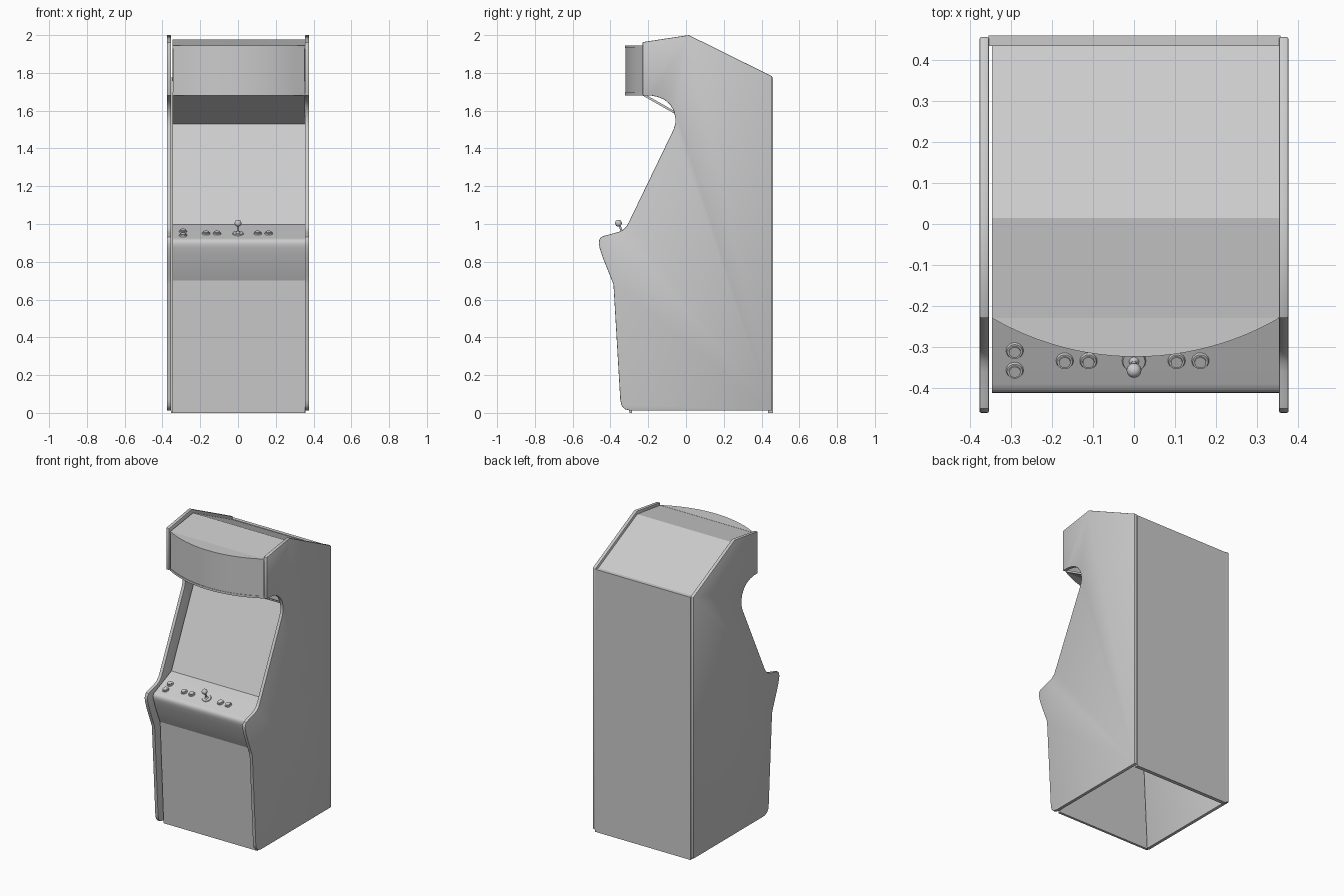
import bpy, bmesh, math
from mathutils import Vector, Matrix

if "Cube" in bpy.data.objects:
    bpy.data.objects.remove(bpy.data.objects["Cube"])

grey = bpy.data.materials.new("light grey")
grey.diffuse_color = (0.6, 0.6, 0.6, 1)
grey.use_nodes = True
grey.node_tree.nodes["Principled BSDF"].inputs["Base Color"].default_value = grey.diffuse_color

X0, X1 = -0.346, 0.354          # inner panels span between the two sides


def finish(name, bm, mods=(), angle=35):
    """Turn a bmesh into an object, apply modifiers, smooth by angle."""
    me = bpy.data.meshes.new(name)
    bm.to_mesh(me)
    bm.free()
    ob = bpy.data.objects.new(name, me)
    bpy.context.collection.objects.link(ob)
    for kind, props in mods:
        m = ob.modifiers.new(kind, kind)
        for k, v in props.items():
            setattr(m, k, v)
    if mods:
        dg = bpy.context.evaluated_depsgraph_get()
        new = bpy.data.meshes.new_from_object(ob.evaluated_get(dg))
        ob.modifiers.clear()
        ob.data = new
    ob.data.materials.clear()
    ob.data.materials.append(grey)
    ob.data.shade_smooth()
    ob.data.set_sharp_from_angle(angle=math.radians(angle))
    return ob


def prism(name, pts, axis, a, b, mods=()):
    """Extrude a closed outline along x (points are y,z) or z (points are x,y)."""
    bm = bmesh.new()
    if axis == 'x':
        vs = [bm.verts.new((a, p[0], p[1])) for p in pts]
        d = Vector((b - a, 0, 0))
    else:
        vs = [bm.verts.new((p[0], p[1], a)) for p in pts]
        d = Vector((0, 0, b - a))
    f = bm.faces.new(vs)
    r = bmesh.ops.extrude_face_region(bm, geom=[f], use_keep_orig=True)
    bmesh.ops.translate(bm, vec=d, verts=[v for v in r['geom'] if isinstance(v, bmesh.types.BMVert)])
    bmesh.ops.recalc_face_normals(bm, faces=bm.faces)
    return finish(name, bm, mods)


def sheet(name, pts, t, x0=X0, x1=X1):
    """Board following a y,z path, thickened towards the inside."""
    bm = bmesh.new()
    rows = [(bm.verts.new((x0, y, z)), bm.verts.new((x1, y, z))) for y, z in pts]
    for (a, b), (c, d) in zip(rows, rows[1:]):
        bm.faces.new((a, b, d, c))
    return finish(name, bm, [('SOLIDIFY', dict(thickness=t, offset=-1, use_even_offset=True))])


# side panels
side = [(-0.295, 0.012), (-0.325, 0.02), (-0.342, 0.04), (-0.348, 0.07),
        (-0.384, 0.68), (-0.398, 0.715), (-0.42, 0.77), (-0.442, 0.825), (-0.457, 0.872),
        (-0.461, 0.895), (-0.46, 0.915), (-0.45, 0.931), (-0.43, 0.938),
        (-0.36, 0.957), (-0.335, 0.968), (-0.315, 0.987), (-0.30, 1.015),
        (-0.066, 1.50), (-0.057, 1.53), (-0.056, 1.56), (-0.064, 1.598), (-0.084, 1.632),
        (-0.115, 1.659), (-0.15, 1.673), (-0.185, 1.68), (-0.23, 1.68),
        (-0.23, 1.963), (0.015, 2.0), (0.456, 1.782), (0.456, 0.012)]
bevel = [('BEVEL', dict(width=0.004, segments=2, limit_method='ANGLE', angle_limit=math.radians(60)))]
for name, s in (("left_side_panel", -1), ("right_side_panel", 1)):
    prism(name, side, 'x', s * 0.354, s * 0.377, bevel)

# boards between the sides
sheet("front_panel", [(-0.300, 0), (-0.338, 0.70)], 0.015)
sheet("control_panel", [(-0.338, 0.70), (-0.355, 0.735), (-0.376, 0.785), (-0.397, 0.84),
                        (-0.409, 0.876), (-0.413, 0.895), (-0.411, 0.909), (-0.403, 0.919),
                        (-0.39, 0.925), (-0.218, 0.998)], 0.012)
sheet("screen", [(-0.218, 0.998), (0.035, 1.53)], 0.012)
sheet("speaker_panel", [(0.035, 1.53), (-0.23, 1.68)], 0.012)
sheet("roof_front", [(-0.23, 1.945), (0.015, 1.978)], 0.015)
sheet("roof_back", [(0.015, 1.978), (0.436, 1.770)], 0.015)
sheet("back_panel", [(0.46, 1.775), (0.46, 0)], 0.025, -0.355, 0.357)

# bowed marquee with its holding strips
SAG, HALF, CX, CHORD = 0.094, 0.35, 0.004, -0.23


def bow(grow):
    h, s = HALF, SAG
    r = (h * h + s * s) / (2 * s)
    cy = CHORD - s + r
    a = math.asin(h / r)
    n = 24
    return [(CX + (r + grow) * math.sin(-a + 2 * a * i / n),
             min(CHORD, cy - (r + grow) * math.cos(-a + 2 * a * i / n))) for i in range(n + 1)]


prism("marquee", bow(-0.003), 'z', 1.682, 1.944)
prism("marquee_lower_strip", bow(0), 'z', 1.68, 1.695)
prism("marquee_upper_strip", bow(0), 'z', 1.932, 1.946)

# controls, set square to the sloping deck
SLOPE = math.atan2(0.998 - 0.925, 0.39 - 0.218)


def deck(x, y):
    z = 0.925 + (y + 0.39) * math.tan(SLOPE)
    return Matrix.Translation((x, y, z)) @ Matrix.Rotation(SLOPE, 4, 'X')


def lathe_stack(bm, m, parts, seg=20):
    """Stack of tapered discs: bottom radius, top radius, start, end."""
    for r1, r2, z0, z1 in parts:
        bmesh.ops.create_cone(bm, cap_ends=True, segments=seg, radius1=r1, radius2=r2, depth=z1 - z0,
                              matrix=m @ Matrix.Translation((0, 0, (z0 + z1) / 2)))


spots = [(-0.291, -0.309), (-0.291, -0.357)] + [(x, -0.334) for x in (-0.169, -0.111, 0.104, 0.162)]
for i, (x, y) in enumerate(spots):
    bm = bmesh.new()
    lathe_stack(bm, deck(x, y), [(0.022, 0.019, -0.002, 0.007), (0.015, 0.014, 0, 0.012)])
    finish("button_%d" % (i + 1), bm)

bm = bmesh.new()
stick = deck(0, -0.334)
lathe_stack(bm, stick, [(0.030, 0.027, -0.002, 0.005), (0.012, 0.006, 0.005, 0.014), (0.0055, 0.0055, 0, 0.05)])
bmesh.ops.create_uvsphere(bm, u_segments=20, v_segments=12, radius=0.018,
                          matrix=stick @ Matrix.Translation((0, 0, 0.06)))
finish("joystick", bm)
